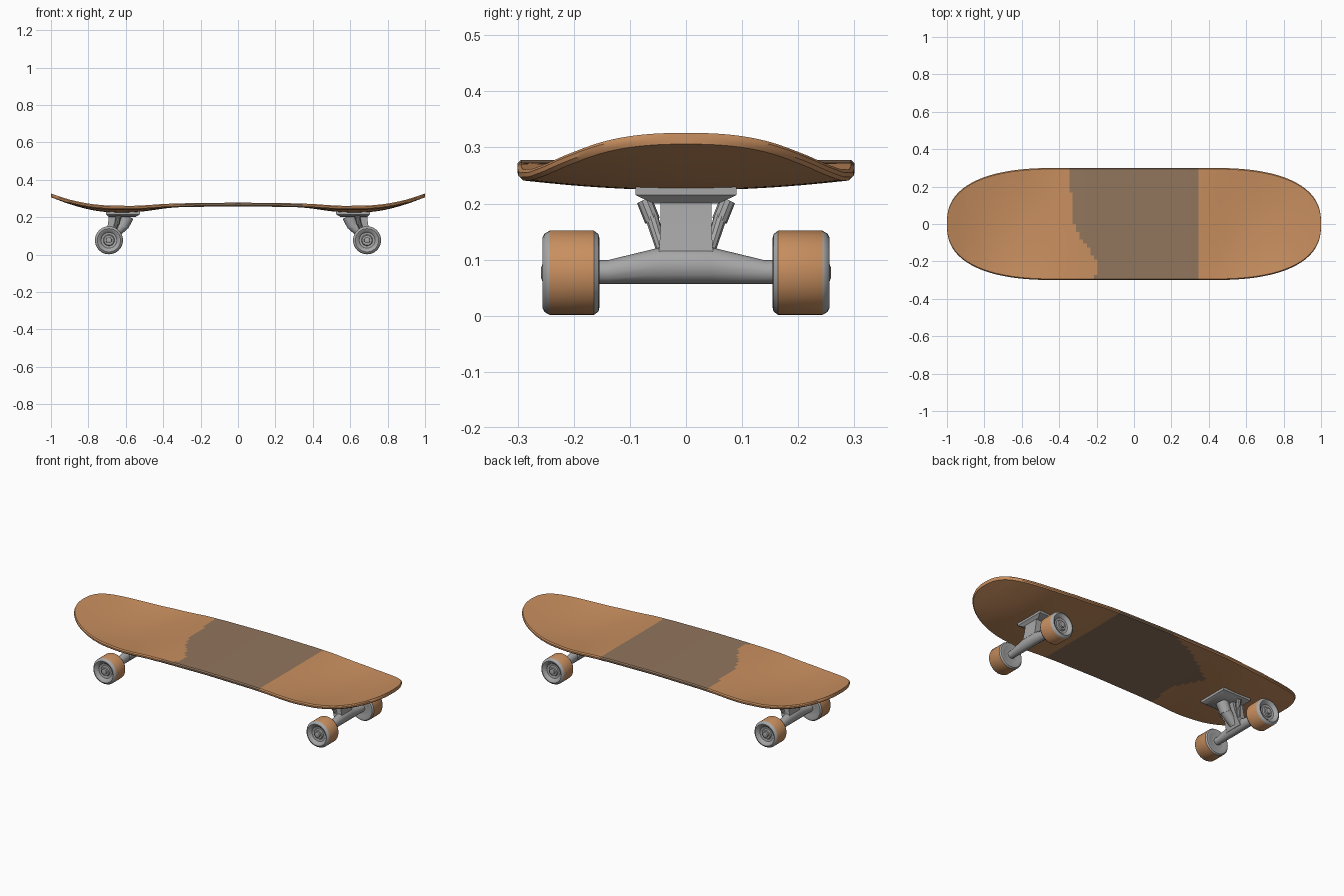
import bpy, bmesh, math
from mathutils import Vector

if "Cube" in bpy.data.objects:
    bpy.data.objects.remove(bpy.data.objects["Cube"])


def material(name, rgb):
    m = bpy.data.materials.new(name)
    m.diffuse_color = (*rgb, 1)
    m.use_nodes = True
    m.node_tree.nodes["Principled BSDF"].inputs["Base Color"].default_value = m.diffuse_color
    return m


WOOD = material("orange wood", (0.58, 0.275, 0.115))
BAND = material("grey brown band", (0.285, 0.18, 0.11))
METAL = material("grey metal", (0.38, 0.385, 0.38))


def finish(bm, name, mats, angle=35):
    bmesh.ops.recalc_face_normals(bm, faces=bm.faces)
    me = bpy.data.meshes.new(name)
    bm.to_mesh(me)
    bm.free()
    for m in mats:
        me.materials.append(m)
    ob = bpy.data.objects.new(name, me)
    bpy.context.collection.objects.link(ob)
    bpy.ops.object.select_all(action='DESELECT')
    ob.select_set(True)
    bpy.context.view_layer.objects.active = ob
    bpy.ops.object.shade_smooth_by_angle(angle=math.radians(angle))
    return ob


def loft(bm, rings):
    """Join closed rings of points and cap both ends."""
    vs = [[bm.verts.new(p) for p in r] for r in rings]
    n = len(vs[0])
    for a, b in zip(vs, vs[1:]):
        for i in range(n):
            j = (i + 1) % n
            bm.faces.new((a[i], a[j], b[j], b[i]))
    bm.faces.new(vs[0])
    bm.faces.new(vs[-1])


def rod(bm, p, q, r1, r2, n=16):
    p, q = Vector(p), Vector(q)
    rot = (q - p).to_track_quat('Z', 'Y')
    def ring(c, r):
        return [c + rot @ Vector((r * math.cos(2 * math.pi * i / n),
                                  r * math.sin(2 * math.pi * i / n), 0)) for i in range(n)]
    loft(bm, [ring(p, r1), ring(q, r2)])


def interp(pts, t):
    """Smoothed reading of a short (position, value) list."""
    if t <= pts[0][0]:
        return pts[0][1]
    for (a, u), (b, v) in zip(pts, pts[1:]):
        if t <= b:
            return u + (v - u) * (t - a) / (b - a)
    return pts[-1][1]


# deck: width and height along its length
SPINE = [(0, .278), (.32, .274), (.40, .266), (.5, .251), (.58, .244), (.64, .243), (.72, .248),
         (.8, .261), (.9, .289), (1, .326)]
RIM = [(0, 0), (.33, 0), (.5, .012), (.62, .018), (.75, .014), (.9, .004), (1, 0)]


def half_width(x):
    t = max(0, (abs(x) - .4) / .6)
    return max(.012, .3 * max(0, 1 - t ** 2.5) ** .4)


def top_z(x, v):
    x = abs(x)
    z = sum(interp(SPINE, x + d) for d in (-.03, 0, .03)) / 3 if x < .96 else interp(SPINE, x)
    return z + interp(RIM, x) * v * v


COLS, ROWS, THICK = 160, 28, .02
rings = []
for i in range(COLS + 1):
    x = math.sin((i / COLS - .5) * math.pi)
    w = half_width(x)
    inner = w - min(.006, w * .4)
    vs = [2 * k / ROWS - 1 for k in range(ROWS + 1)]
    ring = [(x, inner * v, top_z(x, v)) for v in vs]
    ring += [(x, w, top_z(x, 1) - d) for d in (.006, .014)]
    ring += [(x, inner * v, top_z(x, v) - THICK) for v in reversed(vs)]
    ring += [(x, -w, top_z(x, 1) - d) for d in (.014, .006)]
    rings.append(ring)
bm = bmesh.new()
loft(bm, rings)
# ragged left edge of the band, above and below (y, x)
EDGE_TOP = [(-.3, -.3), (-.28, -.2), (-.2, -.2), (-.03, -.31), (0, -.32), (.3, -.35)]
EDGE_LOW = [(-.3, -.36), (-.1, -.35), (.07, -.42), (.23, -.18), (.3, -.02)]
bmesh.ops.recalc_face_normals(bm, faces=bm.faces)
for f in bm.faces:
    c = f.calc_center_median()
    edge = EDGE_LOW if f.normal.z < -.3 else EDGE_TOP
    f.material_index = int(interp(edge, c.y) < c.x < .345)
finish(bm, "deck", [WOOD, BAND])


# wheel: turned profile of (radius, distance from the middle of the board)
PROFILE = [(.02, .158), (.045, .160), (.060, .154), (.069, .156), (.075, .164), (.075, .243),
           (.070, .252), (.062, .256), (.052, .252), (.042, .241), (.030, .239), (.026, .246),
           (.016, .246), (.015, .256), (.010, .258)]


def wheel(name, x, side, n=40):
    bm = bmesh.new()
    loft(bm, [[(x + r * math.cos(2 * math.pi * i / n), side * y,
                .0765 + r * math.sin(2 * math.pi * i / n)) for i in range(n)] for r, y in PROFILE])
    for f in bm.faces:
        c = f.calc_center_median()
        f.material_index = int(not .164 < abs(c.y) < .243 or len(f.verts) > 4
                               or math.hypot(c.x - x, c.z - .0765) < .07)
    finish(bm, name, [WOOD, METAL])


def box_rings(s, levels):
    """Levels are (x near, x far, half width, z near, z far) with s mirroring x."""
    return [[(s * a, -h, za), (s * b, -h, zb), (s * b, h, zb), (s * a, h, za)]
            for a, b, h, za, zb in levels]


for s, end in ((-1, "left"), (1, "right")):
    # base plate under the deck
    bm = bmesh.new()
    loft(bm, box_rings(s, [(.525, .705, .09, .229, .229), (.525, .705, .09, .215, .215),
                           (.55, .69, .058, .200, .200)]))
    finish(bm, end + "_base_plate", [METAL])

    # hanger stem from the plate down to the axle
    bm = bmesh.new()
    loft(bm, box_rings(s, [(.62, .69, .045, .215, .215), (.635, .695, .045, .16, .165),
                           (.65, .705, .048, .115, .115), (.665, .71, .055, .075, .075)]))
    finish(bm, end + "_hanger_stem", [METAL])

    # axle housing, thicker in the middle
    bm = bmesh.new()
    def section(y, top, half):
        cx, lo = .69, .057
        mid = (top + lo) / 2
        return [(s * (cx + half * math.cos(2 * math.pi * k / 12)), y,
                 mid + (top - lo) / 2 * math.sin(2 * math.pi * k / 12)) for k in range(12)]
    loft(bm, [section(y, t, h) for y, t, h in
              [(-.165, .099, .021), (-.14, .099, .021), (-.045, .122, .026),
               (.045, .122, .026), (.14, .099, .021), (.165, .099, .021)]])
    finish(bm, end + "_axle", [METAL])

    # bushing, pivot and side braces
    bm = bmesh.new()
    rod(bm, (s * .59, 0, .205), (s * .615, 0, .15), .034, .03)
    rod(bm, (s * .615, 0, .15), (s * .62, 0, .138), .016, .016)
    rod(bm, (s * .61, 0, .16), (s * .67, 0, .10), .03, .024)
    for side in (-1, 1):
        rod(bm, (s * .64, side * .074, .205), (s * .645, side * .06, .170), .014, .014, 10)
        rod(bm, (s * .645, side * .062, .178), (s * .665, side * .044, .12), .012, .01, 10)
    finish(bm, end + "_bushing_and_braces", [METAL])

    for side, face in ((-1, "front"), (1, "back")):
        wheel(f"{end}_{face}_wheel", s * .69, side)
